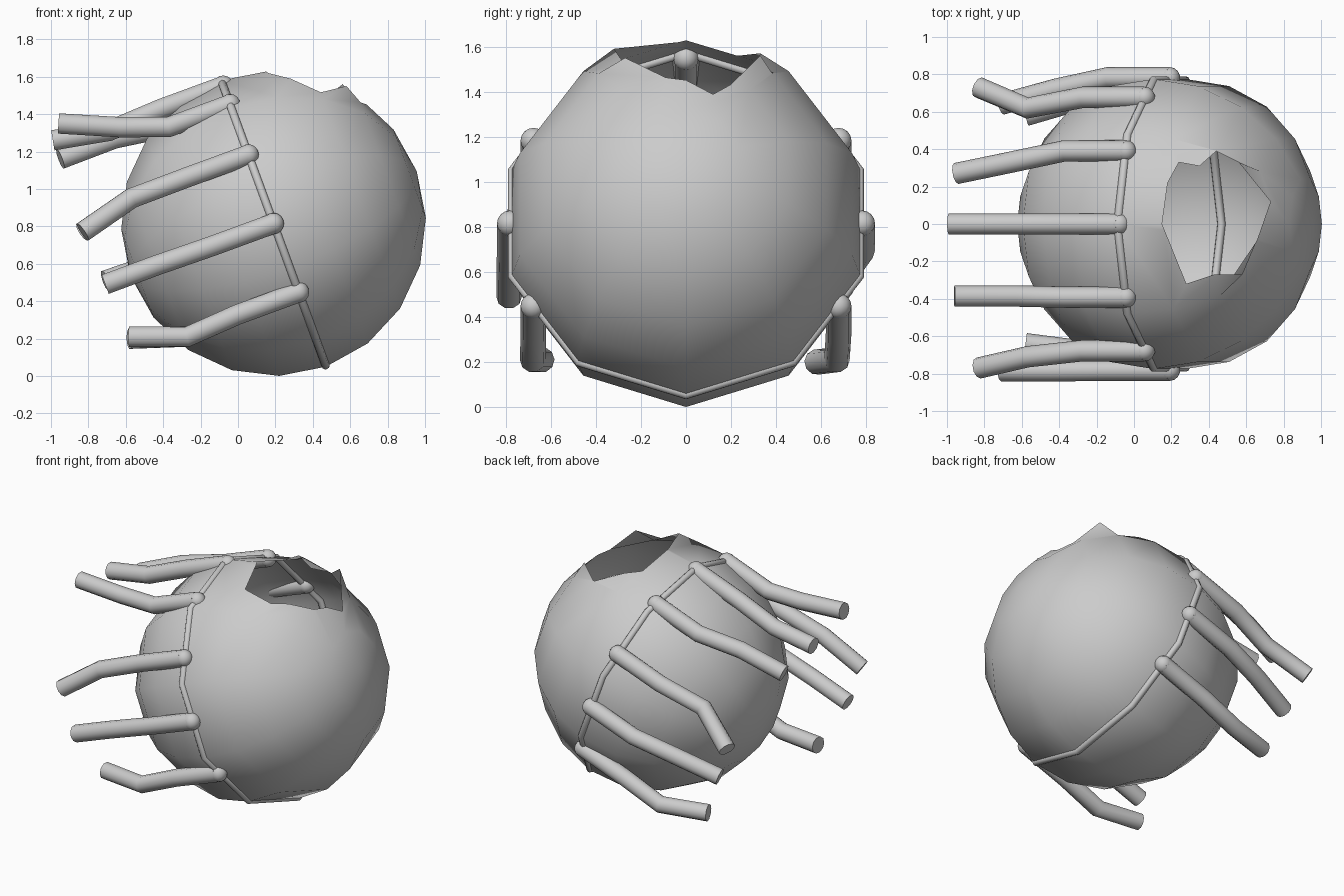
import bpy, bmesh
from math import sin, cos, pi, radians
from mathutils import Vector

if "Cube" in bpy.data.objects:
    bpy.data.objects.remove(bpy.data.objects["Cube"])

C = Vector((0.19, 0, 0.815))             # body centre
A = Vector((-0.939, 0, -0.344))          # tilted axis the pipes follow
U = Vector((-0.344, 0, 0.939))           # "up" within the ring plane
Y = Vector((0, 1, 0))
R = 0.815
SEG, RINGS = 10, 10


def at(deg, along, r):
    """Point around the tilted axis."""
    t = radians(deg)
    return C + A * along + (U * cos(t) + Y * sin(t)) * r


def mesh_object(name, bm):
    bmesh.ops.recalc_face_normals(bm, faces=bm.faces)
    me = bpy.data.meshes.new(name)
    bm.to_mesh(me)
    bm.free()
    ob = bpy.data.objects.new(name, me)
    bpy.context.collection.objects.link(ob)
    return ob


def tube(name, pts, radius, cyclic=False):
    cu = bpy.data.curves.new(name, 'CURVE')
    cu.dimensions = '3D'
    cu.bevel_depth = radius
    cu.bevel_resolution = 3
    cu.use_fill_caps = True
    sp = cu.splines.new('POLY')
    sp.points.add(len(pts) - 1)
    for p, q in zip(sp.points, pts):
        p.co = (*q, 1)
    sp.use_cyclic_u = cyclic
    sp.use_smooth = True
    ob = bpy.data.objects.new(name, cu)
    bpy.context.collection.objects.link(ob)
    return ob


# Spherical body, low-poly around the tilted axis
bm = bmesh.new()
poles = [bm.verts.new(C + A * R), bm.verts.new(C - A * R)]
rows = []
for i in range(1, RINGS):
    t = pi * i / RINGS
    rows.append([bm.verts.new(at(360 * k / SEG, R * cos(t), R * sin(t))) for k in range(SEG)])
for k in range(SEG):
    n = (k + 1) % SEG
    bm.faces.new((poles[0], rows[0][k], rows[0][n]))
    bm.faces.new((poles[1], rows[-1][n], rows[-1][k]))
    for a, b in zip(rows, rows[1:]):
        bm.faces.new((a[k], b[k], b[n], a[n]))
body = mesh_object("body_shell", bm)

# Jagged hole broken through the top
hole = [(.15, 0), (.18, .22), (.24, .33), (.35, .31), (.44, .39), (.56, .33),
        (.73, .12), (.66, -.08), (.58, -.27), (.43, -.27), (.28, -.32)]
bm = bmesh.new()
lo = [bm.verts.new((x, y, 0.85)) for x, y in hole]
hi = [bm.verts.new((x, y, 2.0)) for x, y in hole]
bm.faces.new(lo)
bm.faces.new(hi)
for i in range(len(hole)):
    j = (i + 1) % len(hole)
    bm.faces.new((lo[i], lo[j], hi[j], hi[i]))
cutter = mesh_object("hole_cutter", bm)
cutter.hide_render = True

mod = body.modifiers.new("hole", 'BOOLEAN')
mod.object = cutter
mod.operation = 'DIFFERENCE'
mod.solver = 'EXACT'
bpy.context.view_layer.objects.active = body
body.select_set(True)
bpy.ops.object.modifier_apply(modifier="hole")
bpy.data.objects.remove(cutter, do_unlink=True)

# Drop the cut walls so the body is a hollow skin, then bend the broken rim
bm = bmesh.new()
bm.from_mesh(body.data)
walls = [f for f in bm.faces
         if min((v.co - C).length for v in f.verts) < 0.7]
bmesh.ops.delete(bm, geom=walls, context='FACES')
lift = [(.58, -.27, 1.55), (.56, .33, 1.56), (.28, -.32, 1.59), (.24, .33, 1.57)]
for v in bm.verts:
    for x, y, z in lift:
        if v.co.z > 1 and abs(v.co.x - x) + abs(v.co.y - y) < 0.01:
            v.co.z = z
bm.to_mesh(body.data)
bm.free()
for p in body.data.polygons:
    p.use_smooth = True

# Ring seam around the middle
tube("seam_ring", [at(36 * k, 0, 0.808) for k in range(10)], 0.022, True)

# Pipes: angle round the ring, then the third point and the end
pipes = {
    0: ((-.69, 0, 1.31), (-.99, 0, 1.26)),
    30: ((-.66, .33, 1.27), (-.95, .27, 1.16)),
    -30: ((-.63, -.385, 1.33), (-.96, -.385, 1.35)),
    60: ((-.57, .62, .95), (-.83, .73, .77)),
    -60: ((-.57, -.71, .95), (-.83, -.77, .77)),
    90: ((-.42, .72, .61), (-.71, .64, .51)),
    -90: ((-.44, -.785, .59), (-.71, -.785, .49)),
    120: ((-.27, .67, .21), (-.58, .58, .20)),
    -120: ((-.27, -.68, .21), (-.58, -.64, .21)),
}
PR = 0.057
for i, (deg, rest) in enumerate(pipes.items()):
    start = at(deg, 0, 0.782)
    tube(f"pipe_{i + 1}", [start, start + A * 0.35, *rest], PR)
    # Rounded pipe head
    bm = bmesh.new()
    bmesh.ops.create_uvsphere(bm, u_segments=14, v_segments=8, radius=PR)
    bmesh.ops.translate(bm, verts=bm.verts, vec=start)
    head = mesh_object(f"pipe_head_{i + 1}", bm)
    for p in head.data.polygons:
        p.use_smooth = True
